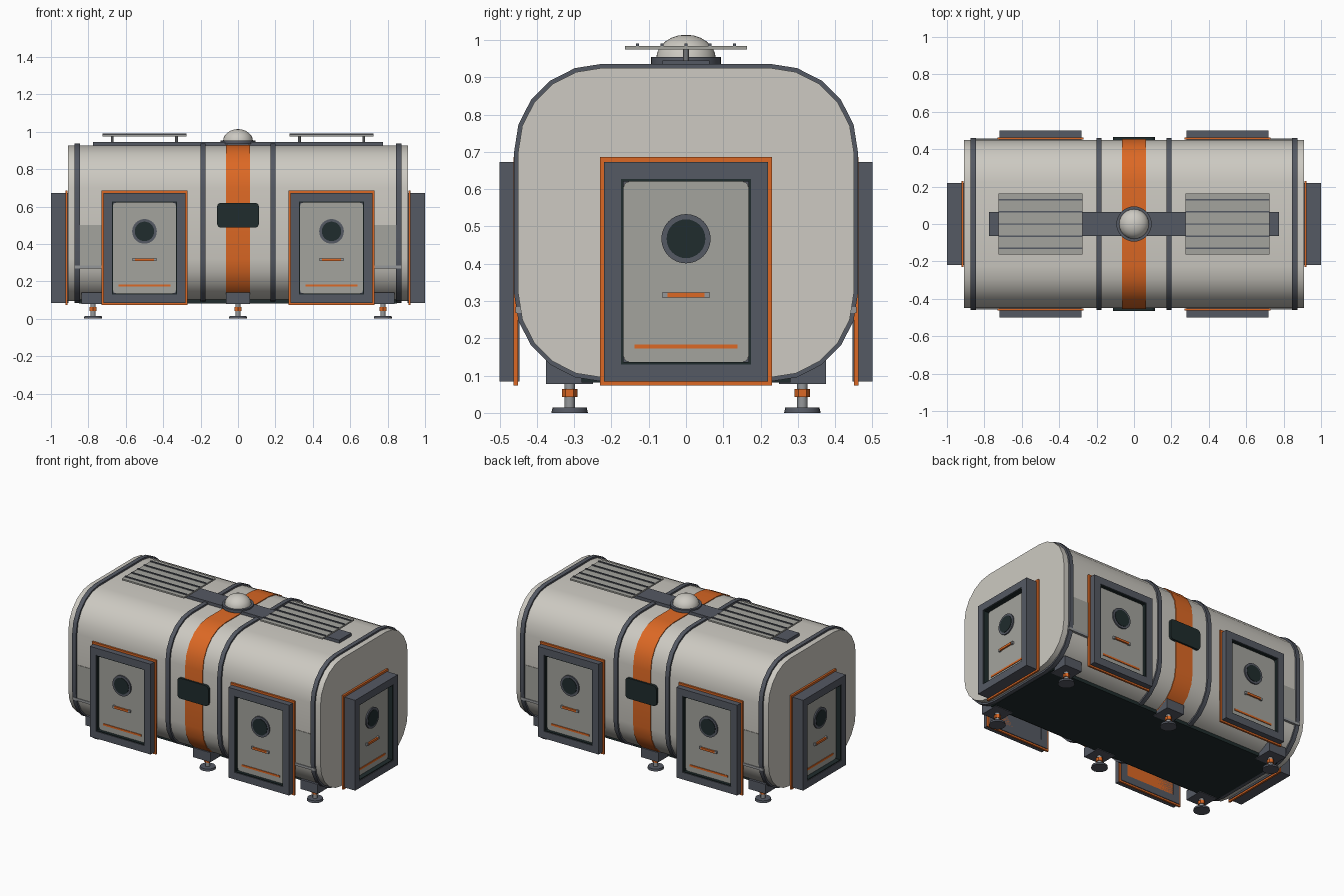
import bpy, bmesh
from math import sin, cos, pi, radians
from mathutils import Matrix, Vector

cube = bpy.data.objects.get("Cube")
if cube:
    bpy.data.objects.remove(cube, do_unlink=True)


def material(name, rgb):
    m = bpy.data.materials.new(name)
    m.use_nodes = True
    m.diffuse_color = (*rgb, 1)
    m.node_tree.nodes["Principled BSDF"].inputs["Base Color"].default_value = (*rgb, 1)
    return m


SHELL = material("warm white shell", (0.61, 0.59, 0.54))
PANEL = material("grey panel", (0.37, 0.37, 0.34))
FRAME = material("slate frame", (0.09, 0.1, 0.125))
ORANGE = material("orange trim", (0.72, 0.14, 0.018))
DARK = material("near black", (0.014, 0.025, 0.026))
STEEL = material("steel", (0.3, 0.31, 0.32))
I = Matrix.Identity(4)


def finish(name, bm, mat, M=I):
    bmesh.ops.recalc_face_normals(bm, faces=bm.faces)
    bm.transform(M)
    me = bpy.data.meshes.new(name)
    bm.to_mesh(me)
    bm.free()
    me.materials.append(mat)
    me.shade_smooth()
    me.set_sharp_from_angle(angle=radians(32))
    ob = bpy.data.objects.new(name, me)
    bpy.context.collection.objects.link(ob)
    return ob


def box(name, mat, lo, hi, M=I):
    bm = bmesh.new()
    bmesh.ops.create_cube(bm, size=1)
    lo, hi = Vector(lo), Vector(hi)
    size, mid = hi - lo, (hi + lo) / 2
    bm.transform(Matrix.Translation(mid) @ Matrix.Diagonal((*size, 1)))
    return finish(name, bm, mat, M)


def cylinder(name, mat, r, z0, z1, M=I, sides=24, top=None):
    bm = bmesh.new()
    bmesh.ops.create_cone(bm, cap_ends=True, segments=sides, radius1=r,
                          radius2=r if top is None else top, depth=z1 - z0)
    bm.transform(Matrix.Translation((0, 0, (z0 + z1) / 2)))
    return finish(name, bm, mat, M)


def rounded(half, z0, z1, r=0, n=0):
    """Rounded rectangle outline, as (across, up) points."""
    pts = []
    for k, (sx, z) in enumerate([(1, z1 - r), (-1, z1 - r), (-1, z0 + r), (1, z0 + r)]):
        for i in range(n + 1):
            a = pi / 2 * (k + (i / n if n else 0))
            pts.append((sx * (half - r) + r * cos(a), z + r * sin(a)))
    return pts


def prism(name, mat, outline, d0, d1, M=I, hole=None):
    """Extrude an outline along local y, optionally with a matching hole."""
    bm = bmesh.new()
    loop = lambda pts, d: [bm.verts.new((u, d, w)) for u, w in pts]

    def bridge(a, b):
        for i in range(len(a)):
            j = (i + 1) % len(a)
            bm.faces.new((a[i], a[j], b[j], b[i]))

    a, b = loop(outline, d0), loop(outline, d1)
    bridge(a, b)
    if hole:
        c, d = loop(hole, d0), loop(hole, d1)
        bridge(c, d)
        bridge(a, c)
        bridge(b, d)
    else:
        bm.faces.new(a)
        bm.faces.new(b)
    return finish(name, bm, mat, M)


def turn(deg):
    return Matrix.Rotation(radians(deg), 4, 'Z')


ALONG = turn(90)      # local -y becomes +x


def hoop(name, mat, x, half_width, grow):
    section = rounded(0.45 + grow, 0.095 - grow, 0.925 + grow, 0.225 + grow, 5)
    return prism(name, mat, section, -x - half_width, -x + half_width, ALONG)


# Hull, ribs and centre band
hoop("hull", SHELL, 0, 0.91, 0)
hoop("centre_band", ORANGE, 0, 0.063, 0.005)
for x in (-0.86, -0.187, 0.187, 0.86):
    hoop("rib", FRAME, x, 0.014, 0.011)
box("belly_plate", DARK, (-0.85, -0.28, 0.082), (0.85, 0.28, 0.11))


# Doorway: local y = 0 is the outermost face, +y goes into the hull
def doorway(label, M, depth, recess):
    prism(label + "_border", ORANGE, rounded(0.231, 0.073, 0.686), depth - 0.012, depth, M)
    prism(label + "_frame", FRAME, rounded(0.22, 0.084, 0.673), 0, depth + 0.004, M,
          hole=rounded(0.174, 0.13, 0.627))
    prism(label + "_gasket", DARK, rounded(0.175, 0.129, 0.628), 0.004, recess + 0.01, M,
          hole=rounded(0.168, 0.136, 0.621))
    prism(label + "_back", FRAME, rounded(0.174, 0.13, 0.627), recess + 0.005, depth, M)
    prism(label + "_panel", PANEL, rounded(0.168, 0.136, 0.621, 0.018, 3),
          recess, recess + 0.01, M)
    face = M @ Matrix.Translation((0, recess, 0.467)) @ Matrix.Rotation(pi / 2, 4, 'X')
    cylinder(label + "_porthole_ring", FRAME, 0.066, -0.005, 0.008, face, 32)
    cylinder(label + "_porthole_glass", DARK, 0.052, -0.005, 0.011, face, 32)
    for s in (-1, 1):
        box(label + "_handle_mount", STEEL, (s * 0.056 - 0.007, recess - 0.012, 0.308),
            (s * 0.056 + 0.007, recess + 0.002, 0.324), M)
    box(label + "_handle", ORANGE, (-0.05, recess - 0.014, 0.309),
        (0.05, recess - 0.004, 0.323), M)
    box(label + "_stripe", ORANGE, (-0.138, recess - 0.004, 0.172),
        (0.138, recess + 0.002, 0.184), M)


for side, deg in (("front", 0), ("back", 180)):
    R = turn(deg)
    for x in (-0.5, 0.5):
        doorway(side + "_door", R @ Matrix.Translation((x, -0.5, 0)), 0.049, 0.022)
    # Side window over the band
    prism(side + "_window", DARK, rounded(0.112, 0.487, 0.62, 0.022, 4),
          -0.466, -0.44, R)
    # Lower side panels near the ends
    for s in (-1, 1):
        x0, x1 = sorted((s * 0.62, s * 0.85))
        box(side + "_lower_panel", PANEL, (x0, -0.453, 0.28), (x1, -0.44, 0.5), R)
        x0, x1 = sorted((s * 0.62, s * 0.875))
        box(side + "_lower_ledge", STEEL, (x0, -0.457, 0.268), (x1, -0.43, 0.284), R)
for label, deg in (("left_end_door", 90), ("right_end_door", -90)):
    doorway(label, turn(deg) @ Matrix.Translation((0, -1, 0)), 0.089, 0.035)

# Levelling legs
for x in (-0.775, 0, 0.775):
    for y in (-0.312, 0.312):
        M = Matrix.Translation((x, y, 0))
        box("leg_mount", FRAME, (-0.063, -0.063, 0.078), (0.063, 0.063, 0.14), M)
        cylinder("leg_rod", STEEL, 0.014, 0.01, 0.09, M, 12)
        cylinder("leg_nut", ORANGE, 0.021, 0.042, 0.064, M, 6)
        cylinder("leg_foot", FRAME, 0.049, 0, 0.014, M, 20, 0.046)

# Roof spine and dome
box("roof_spine", FRAME, (-0.775, -0.063, 0.92), (0.775, 0.063, 0.945))
cylinder("dome_base", FRAME, 0.094, 0.935, 0.954, sides=32)
bm = bmesh.new()
bmesh.ops.create_uvsphere(bm, u_segments=24, v_segments=12, radius=0.08)
bmesh.ops.bisect_plane(bm, geom=bm.verts[:] + bm.edges[:] + bm.faces[:], dist=1e-5,
                       plane_co=(0, 0, 0), plane_no=(0, 0, -1), clear_outer=True)
bm.transform(Matrix.Translation((0, 0, 0.95)) @ Matrix.Diagonal((1, 1, 0.8, 1)))
finish("dome", bm, SHELL)

# Roof panels on posts, with dividing bars
for s in (-0.5, 0.5):
    M = Matrix.Translation((s, 0, 0))
    box("roof_panel", PANEL, (-0.225, -0.163, 0.974), (0.225, 0.163, 0.984), M)
    for i in range(-2, 3):
        y = i * 0.065
        box("roof_panel_bar", FRAME, (-0.225, y - 0.004, 0.98), (0.225, y + 0.004, 0.99), M)
    for x in (-0.172, 0.172):
        cylinder("roof_panel_post", STEEL, 0.008, 0.94, 0.976,
                 M @ Matrix.Translation((x, 0, 0)), 10)
